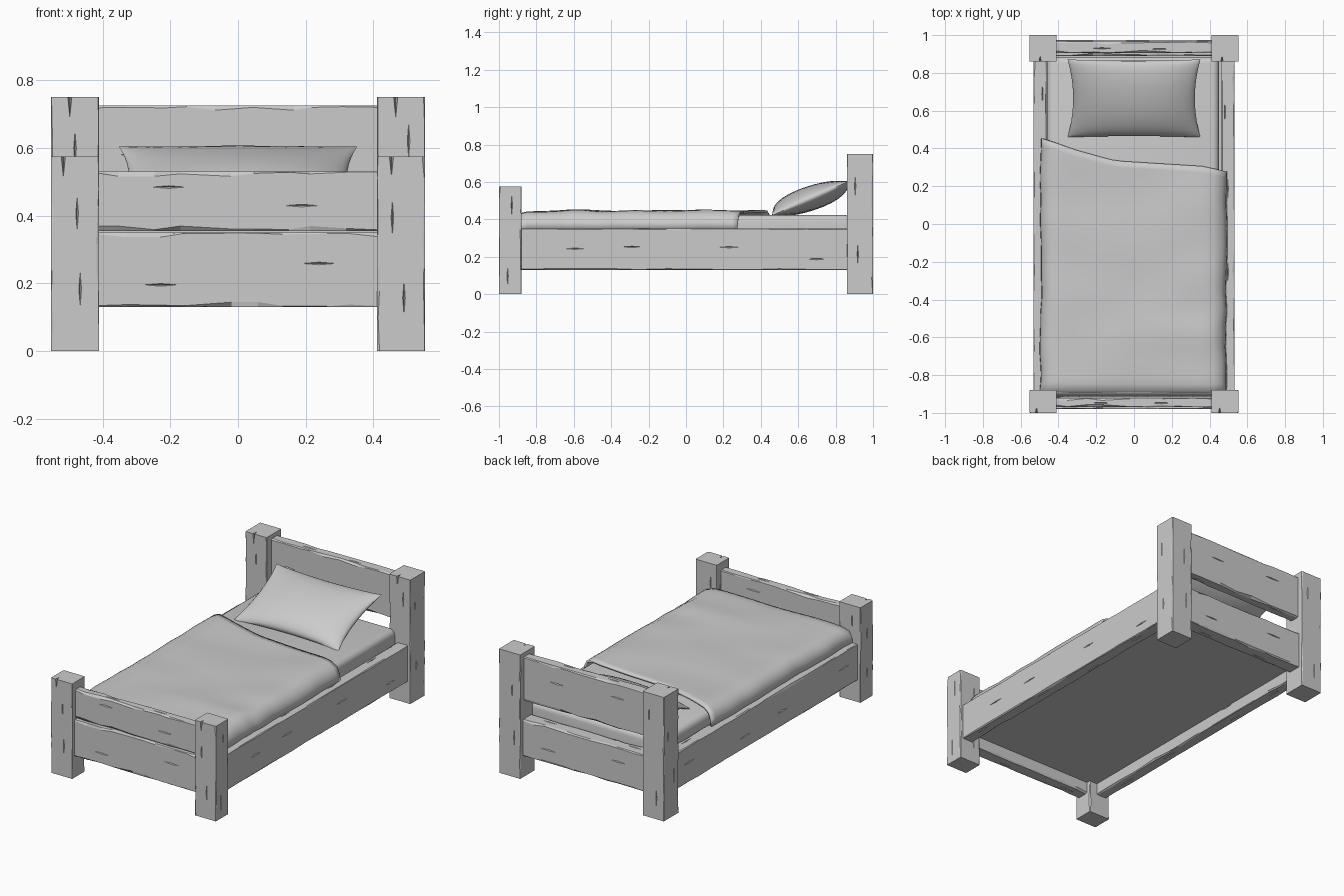
import bpy, bmesh, math, random
from mathutils import Matrix, Vector, noise

if "Cube" in bpy.data.objects:
    bpy.data.objects.remove(bpy.data.objects["Cube"])

random.seed(4)


def add_object(name, bm):
    bmesh.ops.recalc_face_normals(bm, faces=bm.faces)
    mesh = bpy.data.meshes.new(name)
    bm.to_mesh(mesh)
    bm.free()
    obj = bpy.data.objects.new(name, mesh)
    bpy.context.collection.objects.link(obj)
    return obj


def activate(obj):
    bpy.ops.object.select_all(action='DESELECT')
    obj.select_set(True)
    bpy.context.view_layer.objects.active = obj


def smooth(obj, angle=40):
    activate(obj)
    bpy.ops.object.shade_smooth_by_angle(angle=math.radians(angle))


def timber(name, axis, lo, hi, segs, wear, cracks=4):
    """Rough-hewn beam: rings along an axis with irregularly chipped corners and cracks."""
    bm = bmesh.new()
    a, b = (axis + 1) % 3, (axis + 2) % 3
    chip = lambda: random.choice((0.15, 0.25, 0.4, 0.5, 1.0)) * wear
    rings = []
    for i in range(segs + 1):
        t = i / segs
        if 0 < i < segs:
            t += random.uniform(-0.3, 0.3) / segs
        ring = []
        for sa, sb in ((0, 0), (1, 0), (1, 1), (0, 1)):
            ca = (hi[a] - chip()) if sa else (lo[a] + chip())
            cb = (hi[b] - chip()) if sb else (lo[b] + chip())
            ea, eb = (hi if sa else lo)[a], (hi if sb else lo)[b]
            pair = [(ea, cb), (ca, eb)]
            for pa, pb in (pair if sa == sb else pair[::-1]):
                co = [0, 0, 0]
                co[axis] = lo[axis] + t * (hi[axis] - lo[axis])
                co[a], co[b] = pa, pb
                ring.append(bm.verts.new(co))
        rings.append(ring)
    for r, s in zip(rings, rings[1:]):
        for k in range(8):
            n = (k + 1) % 8
            bm.faces.new((r[k], r[n], s[n], s[k]))
    bm.faces.new(rings[0])
    bm.faces.new(rings[-1])
    obj = add_object(name, bm)

    # slim diamond-shaped cutters for wood cracks
    cut = bmesh.new()

    def diamond(centre, size):
        bmesh.ops.create_uvsphere(cut, u_segments=4, v_segments=2, radius=1,
                                  matrix=Matrix.Translation(centre) @ Matrix.Diagonal((*size, 1)))

    for face, across in ((a, b), (b, a)):
        for end in (lo, hi):
            for j in range(cracks // 2):
                c, s = [0, 0, 0], [0, 0, 0]
                span = (j + random.uniform(0.3, 0.7)) / (cracks // 2)
                c[axis] = lo[axis] + span * (hi[axis] - lo[axis])
                c[across] = lo[across] + random.uniform(0.25, 0.75) * (hi[across] - lo[across])
                c[face] = end[face]
                s[axis], s[across], s[face] = 0.05, 0.004, 0.008
                diamond(c, s)
    if axis == 2:  # split at the post top
        x = lo[0] + random.uniform(0.25, 0.4) * (hi[0] - lo[0])
        diamond((x, lo[1], hi[2]), (0.006, 0.03, 0.06))
    cutter = add_object(name + "_cutter", cut)
    cutter.hide_render = True
    mod = obj.modifiers.new("cracks", 'BOOLEAN')
    mod.operation, mod.solver, mod.object = 'DIFFERENCE', 'EXACT', cutter
    activate(obj)
    bpy.ops.object.modifier_apply(modifier=mod.name)
    bpy.data.objects.remove(cutter)
    return obj


# corner posts and side rails
for side, s in (("left", -1), ("right", 1)):
    x0, x1 = sorted((s * 0.41, s * 0.552))
    timber(side + "_foot_post", 2, (x0, -1, 0), (x1, -0.88, 0.575), 7, 0.008)
    timber(side + "_head_post", 2, (x0, 0.86, 0), (x1, 1, 0.75), 8, 0.008)
    x0, x1 = sorted((s * 0.463, s * 0.533))
    timber(side + "_side_rail", 1, (x0, -0.9, 0.13), (x1, 0.88, 0.35), 14, 0.012, 8)

# footboard and headboard planks
for name, y0, y1, z0, z1 in (("foot_rail", -0.98, -0.905, 0.13, 0.35),
                             ("foot_board", -0.97, -0.92, 0.355, 0.53),
                             ("head_rail", 0.89, 0.975, 0.13, 0.35),
                             ("head_board", 0.905, 0.965, 0.46, 0.725)):
    timber(name, 0, (-0.43, y0, z0), (0.43, y1, z1), 9, 0.014)


# bed base and mattress
def block(name, lo, hi, bevel=0, segs=1):
    bm = bmesh.new()
    mid = [(p + q) / 2 for p, q in zip(lo, hi)]
    size = [q - p for p, q in zip(lo, hi)]
    bmesh.ops.create_cube(bm, size=1, matrix=Matrix.Translation(mid) @ Matrix.Diagonal((*size, 1)))
    if bevel:
        bmesh.ops.bevel(bm, geom=bm.edges[:], offset=bevel, segments=segs, affect='EDGES', profile=0.5)
    return add_object(name, bm)


block("bed_base", (-0.47, -0.91, 0.2), (0.47, 0.895, 0.24))
smooth(block("mattress", (-0.46, -0.91, 0.235), (0.45, 0.885, 0.423), 0.035, 4))

# blanket: a draped cross-section swept along the bed, with a slanted top edge
section = [(-0.482, 0.345), (-0.48, 0.385), (-0.462, 0.42), (-0.425, 0.434)]
section += [(-0.36 + 0.06 * i, 0.436) for i in range(13)]
section += [(0.42, 0.434), (0.457, 0.42), (0.475, 0.385), (0.48, 0.345)]
hem = [(-0.5, 0.46), (-0.3, 0.39), (-0.1, 0.335), (0.38, 0.305), (0.5, 0.27)]


def hem_y(x):
    for (xa, ya), (xb, yb) in zip(hem, hem[1:]):
        if x <= xb:
            return ya + (yb - ya) * (x - xa) / (xb - xa)


bm = bmesh.new()
rows = []
N = 36
for j in range(N + 1):
    t = j / N
    row = []
    for x, z in section:
        y = -0.915 + t * (hem_y(x) + 0.915)
        n = noise.noise(Vector((x * 3, y * 4, 1.7)))
        if abs(x) < 0.44:   # soft folds on top
            z += 0.009 * n + 0.012 * math.exp(-((y + 0.58) / 0.1) ** 2) * (0.6 + x)
            z += 0.004 * math.cos(y * 2.5)
        else:               # wavy hanging hem
            x += math.copysign(0.006 + 0.012 * noise.noise(Vector((x, y * 6, 5))), x)
            z += 0.004 * n
        if j == 0:
            z = max(0.36, z - 0.06) if z > 0.36 else z
        elif j == 1:
            z -= 0.008
        row.append(bm.verts.new((x, y, z)))
    rows.append(row)
for r, s in zip(rows, rows[1:]):
    for k in range(len(r) - 1):
        bm.faces.new((r[k], r[k + 1], s[k + 1], s[k]))
blanket = add_object("blanket", bm)
mod = blanket.modifiers.new("thickness", 'SOLIDIFY')
mod.thickness, mod.offset = 0.012, 0
smooth(blanket, 50)

# pillow: two bulging sheets sharing a seam, corners pulled out, leaning on the headboard
bm = bmesh.new()
NU, NV = 20, 14
tilt = Matrix.Translation((0, 0.665, 0.512)) @ Matrix.Rotation(math.radians(21), 4, 'X')
for side in (1, -1):
    grid = []
    for j in range(NV + 1):
        v = -math.cos(math.pi * j / NV)
        row = []
        for i in range(NU + 1):
            u = -math.cos(math.pi * i / NU)
            x = 0.352 * u * (1 - 0.085 * (1 - v * v) * abs(u))
            y = 0.226 * v * (1 - 0.06 * (1 - u * u) * abs(v))
            puff = max(0, (1 - u * u) * (1 - v * v)) ** 0.5
            z = side * 0.066 * puff * (1 - 0.15 * v * side) + 0.012 * u * u * v
            row.append(bm.verts.new(tilt @ Vector((x, y, z))))
        grid.append(row)
    for r, s in zip(grid, grid[1:]):
        for k in range(NU):
            bm.faces.new((r[k], r[k + 1], s[k + 1], s[k]))
bmesh.ops.remove_doubles(bm, verts=bm.verts, dist=0.0004)
smooth(add_object("pillow", bm), 50)
